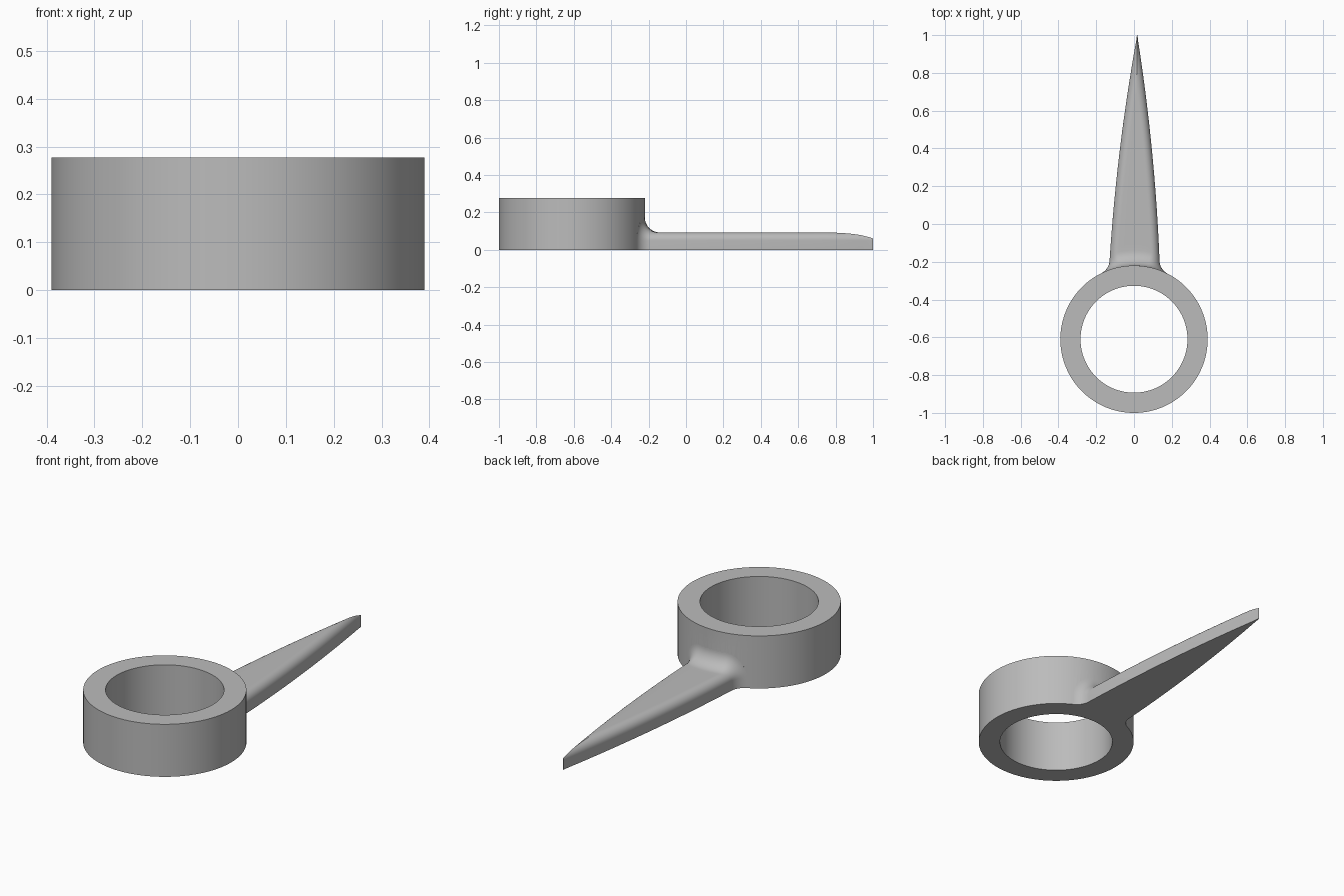
import bpy, bmesh, math
from mathutils import Vector

if "Cube" in bpy.data.objects:
    bpy.data.objects.remove(bpy.data.objects["Cube"])

AXIS_Y, R_OUT, R_IN, RING_H = -0.61, 0.39, 0.283, 0.277   # ring
Y0, Y_TIP = -0.19, 1.0                                    # handle extent
WALL_H, EDGE_R, FILLET = 0.05, 0.043, 0.08                # handle section
ARC = 10

grey = bpy.data.materials.new("grey")
grey.diffuse_color = (0.5, 0.5, 0.5, 1)
grey.use_nodes = True
grey.node_tree.nodes["Principled BSDF"].inputs["Base Color"].default_value = grey.diffuse_color


def make_object(name, bm):
    bmesh.ops.recalc_face_normals(bm, faces=bm.faces)
    mesh = bpy.data.meshes.new(name)
    bm.to_mesh(mesh)
    bm.free()
    mesh.materials.append(grey)
    ob = bpy.data.objects.new(name, mesh)
    bpy.context.collection.objects.link(ob)
    return ob


def section(y):
    """Rounded-top section at y: list of (point, outward normal), right to left."""
    t = min(1, max(0, (y - Y0) / (Y_TIP - Y0)))
    half = max(0.0015, 0.132 * (1 - t) + 0.07 * t * (1 - t))
    mid = 0.003 + 0.014 * t
    end = math.acos(max(0, (EDGE_R - half) / EDGE_R))     # arcs meet in a ridge near the tip
    right = [(half, 0, 1, 0)]
    for k in range(ARC + 1):
        a = end * k / ARC
        c, s = math.cos(a), math.sin(a)
        right.append((half - EDGE_R + EDGE_R * c, WALL_H + EDGE_R * s, c, s))
    flat = max(0, half - EDGE_R)
    top = WALL_H + EDGE_R * math.sin(end)
    right += [(flat * f, top, 0, 1) for f in (0.66, 0.33)]
    pts = right + [(0, top, 0, 1)] + [(-x, z, -nx, nz) for x, z, nx, nz in reversed(right)]
    return [(Vector((x + mid, y, z)), Vector((nx, 0, nz))) for x, z, nx, nz in pts]


# Ring
N = 128
bm = bmesh.new()
loops = [[bm.verts.new((r * math.cos(2 * math.pi * i / N),
                        AXIS_Y + r * math.sin(2 * math.pi * i / N), z)) for i in range(N)]
         for r, z in ((R_OUT, 0), (R_OUT, RING_H), (R_IN, RING_H), (R_IN, 0))]
for a, b in zip(loops, loops[1:] + loops[:1]):
    for i in range(N):
        j = (i + 1) % N
        bm.faces.new((a[i], a[j], b[j], b[i]))
ring = make_object("ring_with_handle", bm)

# Handle: each strand starts with a rolling-ball fillet on the ring, then runs to the tip
strands = []
for i in range(len(section(0))):
    y = Y0
    for _ in range(4):
        p, n = section(y)[i]
        ball = p + FILLET * n
        y = AXIS_Y + math.sqrt((R_OUT + FILLET) ** 2 - ball.x ** 2)
    ball.y = y
    inward = Vector((-ball.x, AXIS_Y - y, 0)).normalized()
    start = ball + inward * FILLET
    strand = [start + inward * 0.015]
    for k in range(13):
        strand.append(ball + inward.slerp(-n, k / 12) * FILLET)
    for k in range(1, 41):
        strand.append(section(y + (Y_TIP - y) * k / 40)[i][0])
    strands.append(strand)

bm = bmesh.new()
grid = [[bm.verts.new(p) for p in s] for s in strands]
for a, b in zip(grid, grid[1:] + grid[:1]):
    for k in range(len(a) - 1):
        bm.faces.new((a[k], a[k + 1], b[k + 1], b[k]))
bm.faces.new([s[0] for s in grid])
bm.faces.new([s[-1] for s in grid])
bmesh.ops.remove_doubles(bm, verts=bm.verts, dist=0.00005)
handle = make_object("handle_cutter", bm)
handle.hide_render = True

# Join the two into one solid
mod = ring.modifiers.new("join", 'BOOLEAN')
mod.operation = 'UNION'
mod.solver = 'EXACT'
mod.object = handle
bpy.context.view_layer.objects.active = ring
ring.select_set(True)
bpy.ops.object.modifier_apply(modifier=mod.name)
bpy.data.objects.remove(handle)
bpy.ops.object.shade_smooth_by_angle(angle=math.radians(30))
